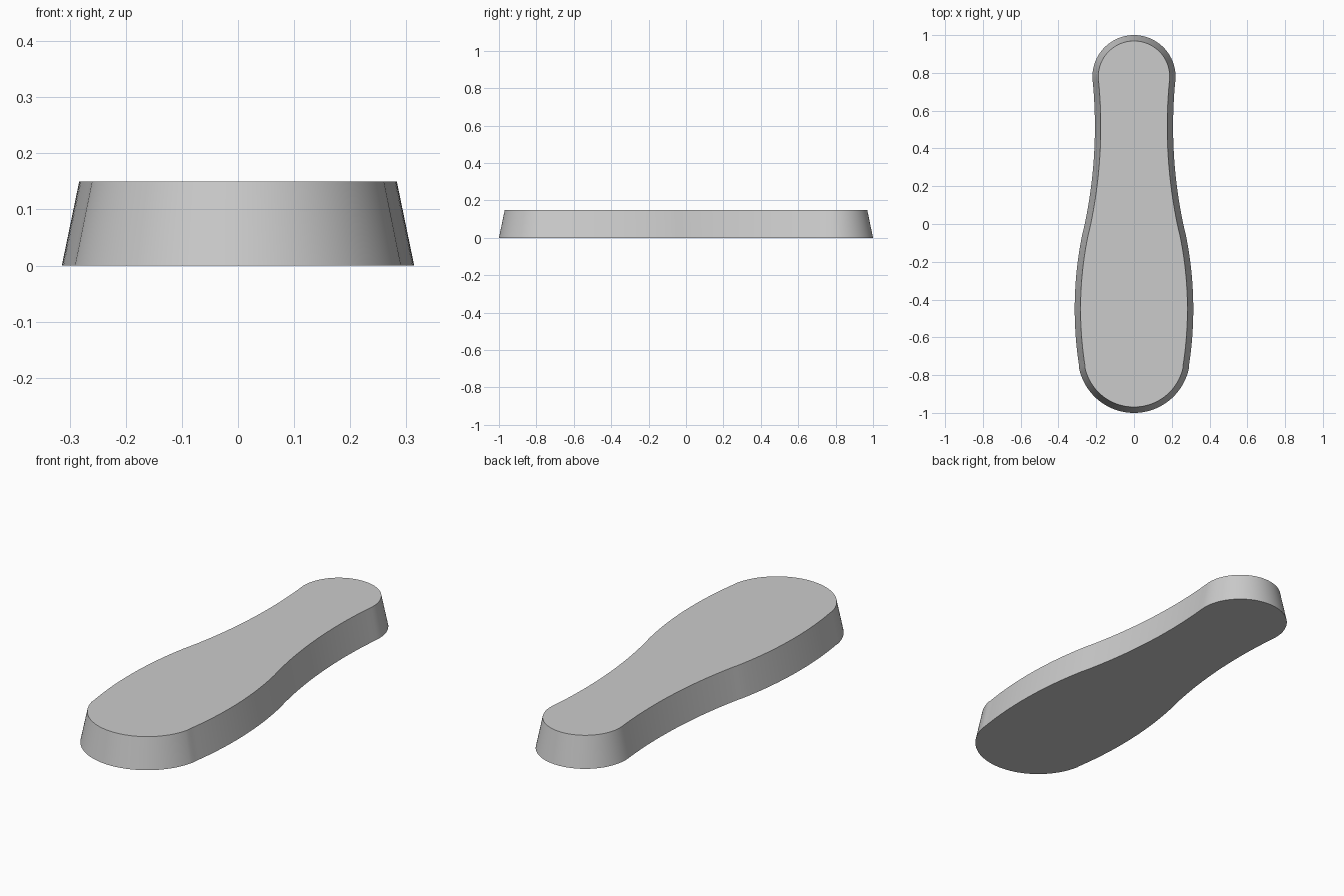
import bpy, bmesh, math

cube = bpy.data.objects.get("Cube")
if cube:
    bpy.data.objects.remove(cube, do_unlink=True)

HEIGHT = 0.15
INSET = 0.031

# Centres of the four tangent arcs along the left edge
TOE, BALL, WAIST, HEEL = (0, -0.703), (-1.647, -0.45), (2.707, 0.516), (0, 0.78)


def angle(a, b):
    return math.atan2(b[1] - a[1], b[0] - a[0])


def arc(centre, radius, start, end, steps):
    return [(centre[0] + radius * math.cos(start + (end - start) * i / steps),
             centre[1] + radius * math.sin(start + (end - start) * i / steps))
            for i in range(steps)]


def outline(inset):
    """Closed sole outline; the inset shrinks convex arcs and grows the concave one."""
    toe_a = angle(BALL, TOE)
    mid_a = angle(BALL, WAIST)
    heel_a = angle(HEEL, WAIST)
    half = arc(TOE, 0.297 - inset, -math.pi / 2, toe_a, 24)
    half += arc(BALL, 1.961 - inset, toe_a, mid_a, 24)
    half += arc(WAIST, 2.5 + inset, mid_a + math.pi, heel_a + math.pi, 24)
    half += arc(HEEL, 0.22 - inset, heel_a, math.pi / 2, 24)
    half.append((0, HEEL[1] + 0.22 - inset))
    return half + [(-x, y) for x, y in reversed(half[1:-1])]


# Sole: flat top and bottom joined by a tapered wall
bm = bmesh.new()
bottom = [bm.verts.new((x, y, 0)) for x, y in outline(0)]
top = [bm.verts.new((x, y, HEIGHT)) for x, y in outline(INSET)]
bm.faces.new(top)
bm.faces.new(list(reversed(bottom)))
for i in range(len(top)):
    j = (i + 1) % len(top)
    bm.faces.new((bottom[i], bottom[j], top[j], top[i]))
bmesh.ops.recalc_face_normals(bm, faces=bm.faces)
mesh = bpy.data.meshes.new("sole")
bm.to_mesh(mesh)
bm.free()

sole = bpy.data.objects.new("sole", mesh)
bpy.context.collection.objects.link(sole)

# Plain grey material
grey = bpy.data.materials.new("light grey")
grey.use_nodes = True
colour = (0.6, 0.6, 0.6, 1)
grey.diffuse_color = colour
grey.node_tree.nodes["Principled BSDF"].inputs["Base Color"].default_value = colour
mesh.materials.append(grey)

# Smooth wall with crisp rims
bpy.ops.object.select_all(action="DESELECT")
sole.select_set(True)
bpy.context.view_layer.objects.active = sole
bpy.ops.object.shade_smooth_by_angle(angle=math.radians(30))
